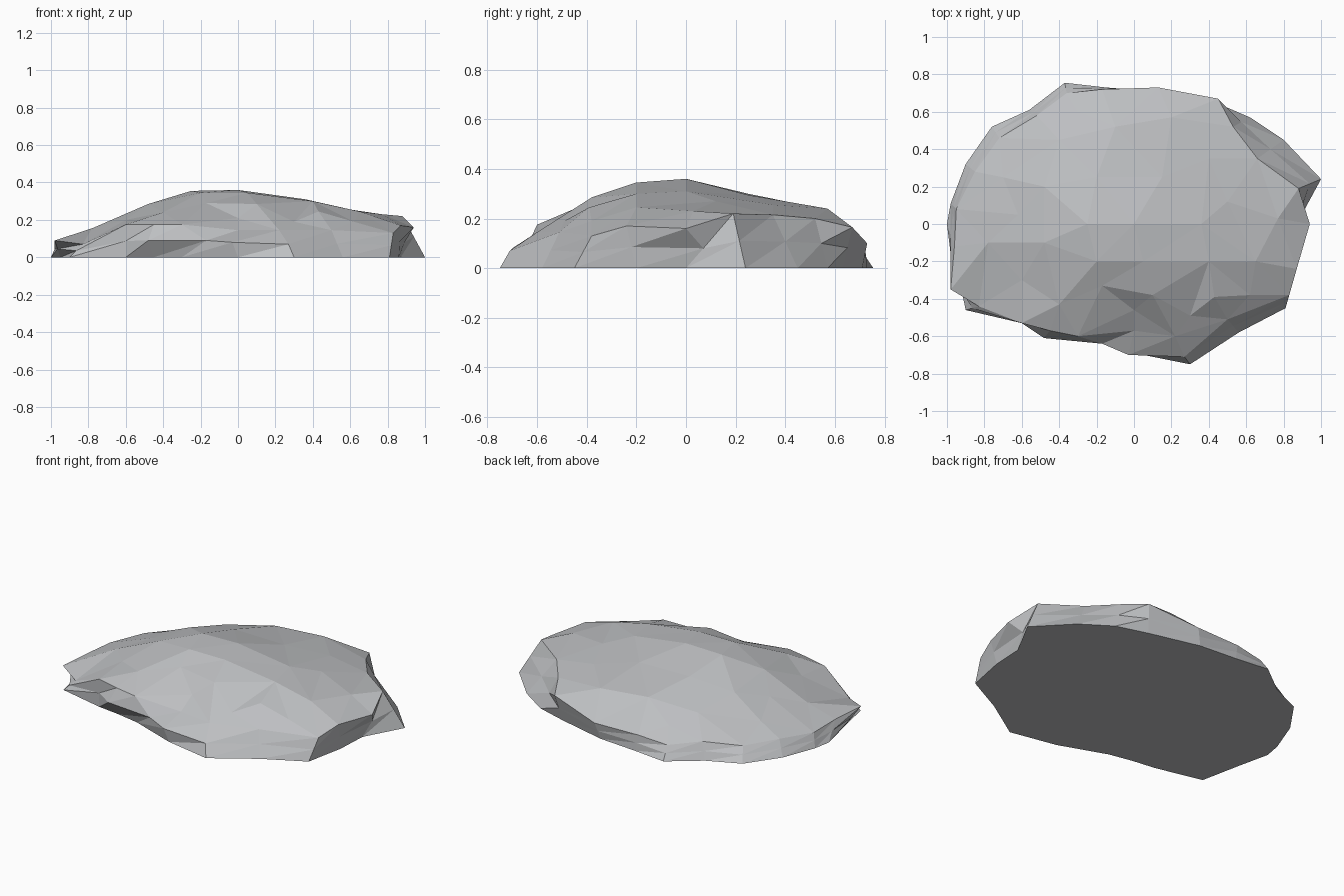
import bpy, bmesh
from mathutils import Vector
from mathutils.geometry import delaunay_2d_cdt

# Ground outline (x, y), counter-clockwise from the right end
GROUND = [(.87, 0), (1, .24), (.8, .45), (.62, .57), (.42, .63), (.1, .71), (-.15, .73),
          (-.37, .755), (-.56, .61), (-.76, .52), (-.9, .32), (-.98, .11), (-1, 0),
          (-.95, -.22), (-.9, -.46), (-.6, -.53), (-.45, -.55), (-.3, -.58), (0, -.69),
          (.3, -.75), (.56, -.58), (.81, -.45), (.86, -.2)]

# Rim where the sides turn into the upper surface, one point per ground point
RIM = [(.94, 0, .16), (.88, .19, .22), (.66, .35, .215), (.53, .52, .2), (.45, .67, .165),
       (.13, .73, .1), (-.17, .72, .1), (-.36, .7, .08), (-.52, .58, .1), (-.72, .46, .08),
       (-.85, .28, .09), (-.95, .08, .08), (-.96, -.12, .09), (-.98, -.35, .09),
       (-.83, -.44, .07), (-.6, -.53, .175), (-.45, -.57, .175), (-.3, -.6, .175),
       (0, -.57, .145), (.22, -.6, .145), (.5, -.51, .145), (.83, -.38, .13), (.87, -.24, .17)]

# Bulges in the side wall, by index
BULGE = {16: (-.48, -.61, .09), 17: (-.17, -.64, .09), 18: (-.03, -.7, .08),
         19: (.27, -.71, .07), 0: (.89, .07, .08)}

# Humps on the upper surface
HUMPS = [(.77, .03, .23), (.65, -.2, .245), (.62, -.38, .19), (-.17, -.33, .29),
         (.1, -.38, .285), (.43, -.39, .245), (-.4, -.43, .24), (0, -.46, .21),
         (.3, -.49, .19), (-.2, -.2, .345), (.05, -.2, .345), (.4, -.2, .3),
         (-.25, 0, .355), (0, 0, .36), (.36, 0, .31), (.5, .12, .27), (-.48, -.1, .285),
         (-.48, .2, .255), (-.62, .05, .21), (-.6, -.3, .2), (-.78, -.1, .155),
         (-.7, .25, .15), (-.2, .25, .3), (.15, .25, .295), (-.4, .45, .2),
         (-.1, .52, .245), (.2, .57, .24), (.4, .35, .255), (-.3, .6, .15)]

bm = bmesh.new()
n = len(GROUND)
ground = [bm.verts.new((x, y, 0)) for x, y in GROUND]
rim = [bm.verts.new(p) for p in RIM]
middle = [bm.verts.new(BULGE.get(i, (g.co + r.co) / 2))
          for i, (g, r) in enumerate(zip(ground, rim))]

# Side wall in two bands of triangles, and the flat underside
for low, high in ((ground, middle), (middle, rim)):
    for i in range(n):
        j = (i + 1) % n
        bm.faces.new((low[i], low[j], high[j]))
        bm.faces.new((low[i], high[j], high[i]))
bm.faces.new(ground[::-1])

# Faceted upper surface spanning the rim and the humps
top = rim + [bm.verts.new(p) for p in HUMPS]
flat = [Vector(v.co.xy) for v in top]
result = delaunay_2d_cdt(flat, [], [list(range(n))], 1, 1e-5)
faces, source = result[2], result[3]
for face in faces:
    bm.faces.new([top[source[k][0]] for k in face])
bmesh.ops.recalc_face_normals(bm, faces=bm.faces)

mesh = bpy.data.meshes.new("rock")
bm.to_mesh(mesh)
bm.free()
stone = bpy.data.materials.new("grey stone")
stone.diffuse_color = (.51, .52, .535, 1)
mesh.materials.append(stone)
rock = bpy.data.objects.new("rock", mesh)
bpy.context.collection.objects.link(rock)
